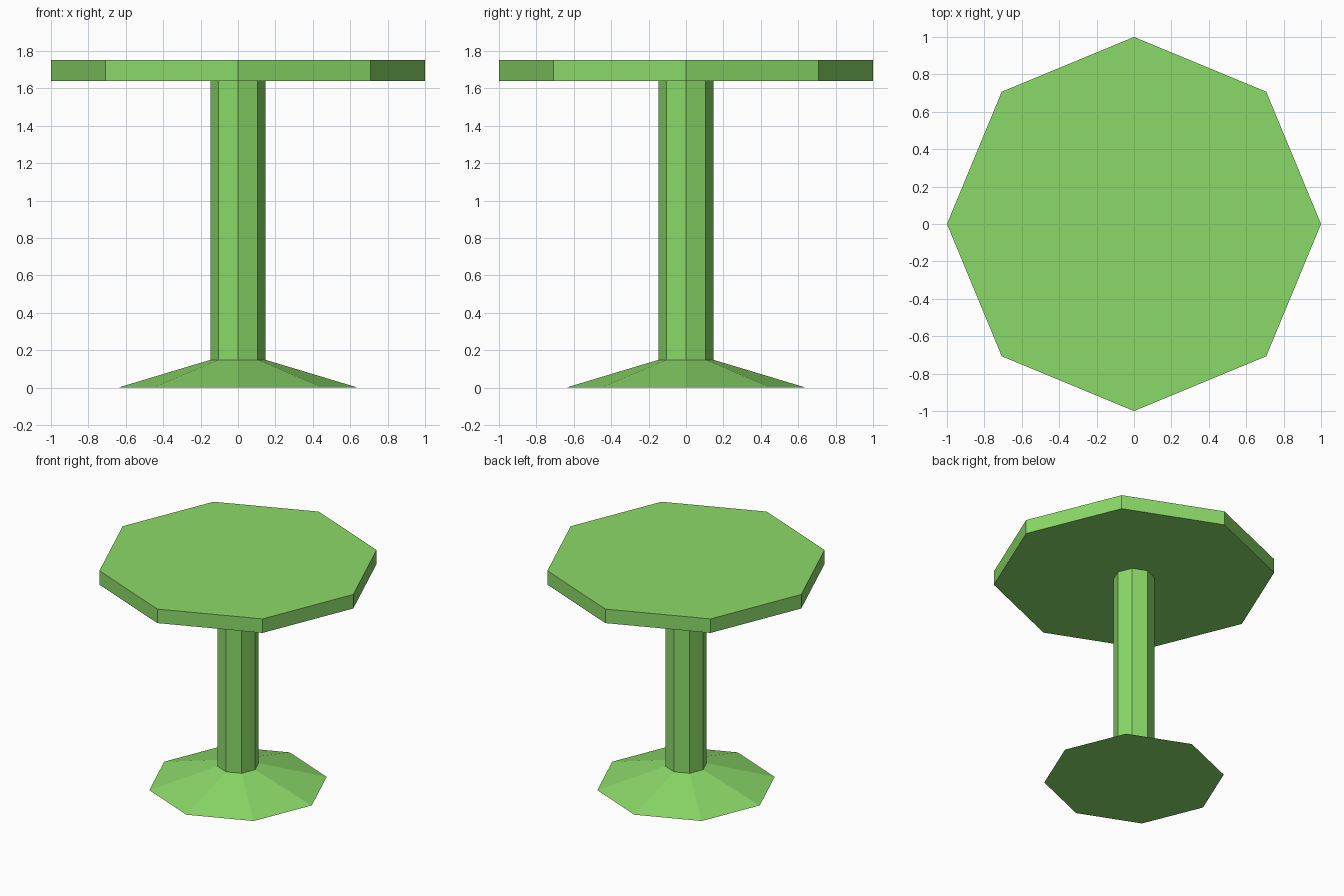
import bpy
import bmesh
import math

if "Cube" in bpy.data.objects:
    bpy.data.objects.remove(bpy.data.objects["Cube"])

SIDES = 8

green = bpy.data.materials.new("leaf green")
green.diffuse_color = (0.26, 0.70, 0.14, 1.0)
green.use_nodes = True
green.node_tree.nodes["Principled BSDF"].inputs["Base Color"].default_value = green.diffuse_color


def lathe(name, profile):
    """Closed octagonal solid from (radius, z) rings, bottom to top."""
    bm = bmesh.new()
    rings = []
    for r, z in profile:
        rings.append([bm.verts.new((r * math.cos(math.tau * i / SIDES),
                                    r * math.sin(math.tau * i / SIDES), z))
                      for i in range(SIDES)])
    for low, high in zip(rings, rings[1:]):
        for i in range(SIDES):
            j = (i + 1) % SIDES
            bm.faces.new((low[i], low[j], high[j], high[i]))
    bm.faces.new(rings[0][::-1])
    bm.faces.new(rings[-1])
    mesh = bpy.data.meshes.new(name)
    bm.to_mesh(mesh)
    bm.free()
    mesh.materials.append(green)
    obj = bpy.data.objects.new(name, mesh)
    bpy.context.collection.objects.link(obj)
    return obj


# Flared foot flowing into the post
lathe("pedestal", [(0.64, 0.0), (0.148, 0.148), (0.148, 1.64)])

# Thick octagonal slab
lathe("table_top", [(1.0, 1.64), (1.0, 1.75)])
